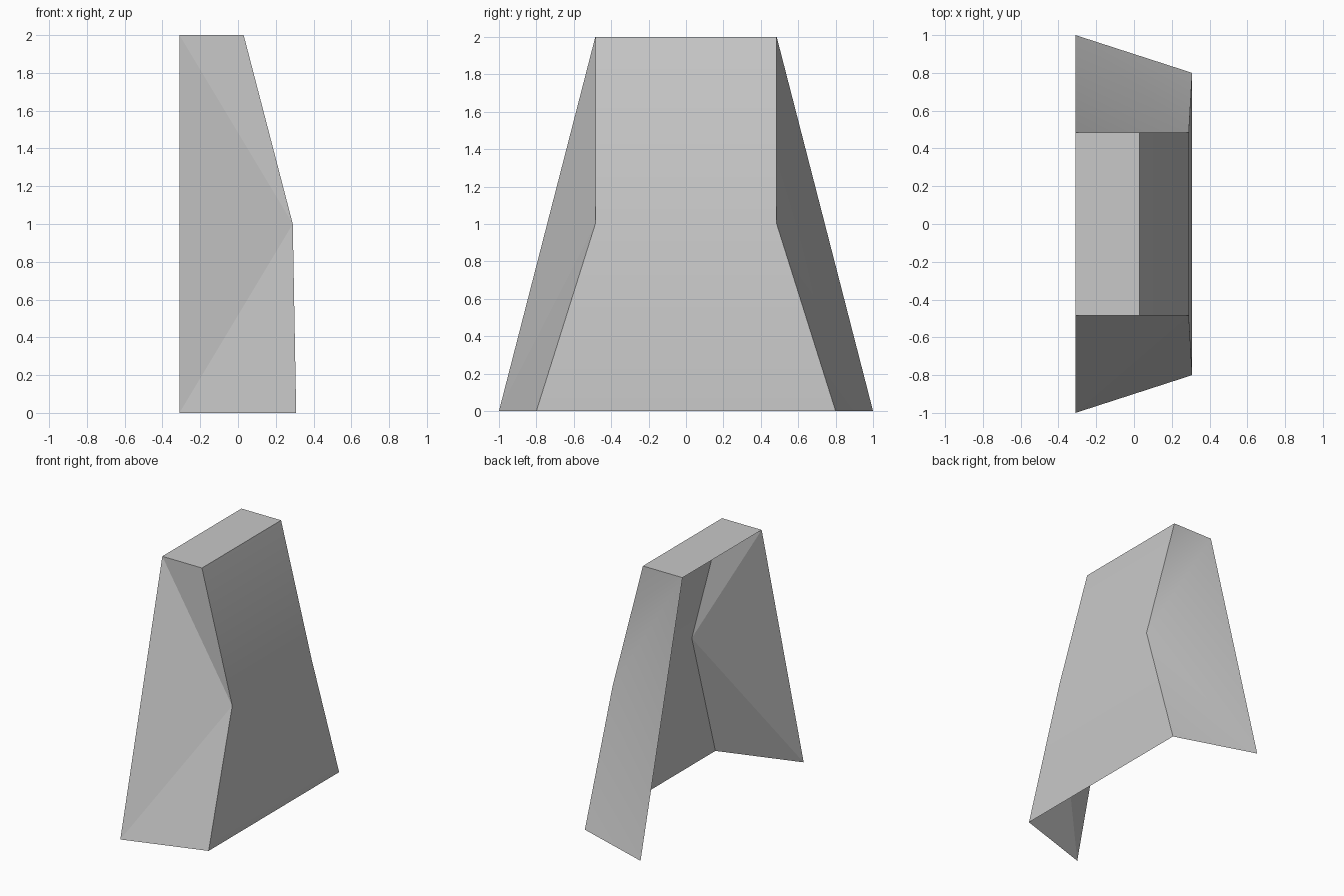
import bpy
import bmesh

cube = bpy.data.objects.get("Cube")
if cube:
    bpy.data.objects.remove(cube, do_unlink=True)

# One plain grey for the whole shell
grey = bpy.data.materials.new("plain_grey")
grey.use_nodes = True
colour = (0.58, 0.58, 0.58, 1)
grey.diffuse_color = colour
bsdf = grey.node_tree.nodes["Principled BSDF"]
bsdf.inputs["Base Color"].default_value = colour
bsdf.inputs["Roughness"].default_value = 0.8

# Half outline of one side: (x, y, z)
back_top = (-0.31, 0.485, 2.0)
front_top = (0.03, 0.485, 2.0)
front_knee = (0.29, 0.485, 1.0)
front_foot = (0.308, 0.80, 0.0)
back_foot = (-0.31, 1.0, 0.0)


def mirror(p):
    return (p[0], -p[1], p[2])


def build_panel(name, faces, smooth):
    """Make an open panel from faces given as corner points."""
    bm = bmesh.new()
    for corners in faces:
        bm.faces.new([bm.verts.new(c) for c in corners])
    bmesh.ops.remove_doubles(bm, verts=bm.verts, dist=0.0001)
    for face in bm.faces:
        face.smooth = smooth
    mesh = bpy.data.meshes.new(name)
    bm.to_mesh(mesh)
    bm.free()
    mesh.materials.append(grey)
    obj = bpy.data.objects.new(name, mesh)
    bpy.context.collection.objects.link(obj)


def across(upper, lower):
    """Quad spanning both sides between two outline points."""
    return [upper, mirror(upper), mirror(lower), lower]


# Flat cap and the bent broad panel; the back and the base stay open
build_panel("top_cap", [across(front_top, back_top)], False)
build_panel("broad_panel", [across(front_knee, front_top),
                            across(front_foot, front_knee)], True)

# Flared side panels, folded along two diagonals
side = [(back_top, front_top, front_knee),
        (back_top, front_knee, back_foot),
        (front_knee, front_foot, back_foot)]
build_panel("rear_side", side, True)
build_panel("front_side", [[mirror(p) for p in reversed(f)] for f in side], False)
